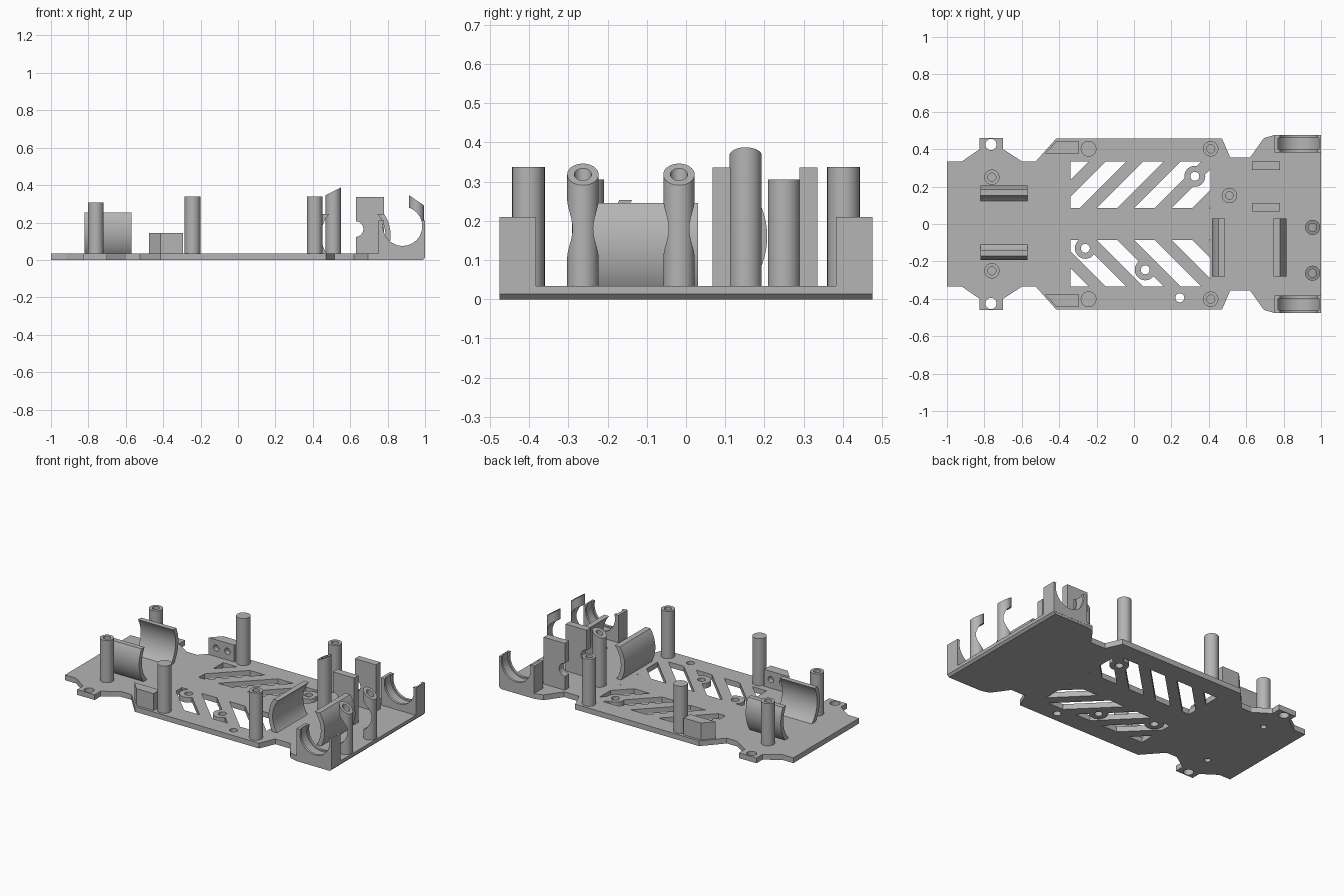
import bpy, bmesh
from math import sin, cos, pi, asin
from mathutils import Vector

cube = bpy.data.objects.get("Cube")
if cube:
    bpy.data.objects.remove(cube, do_unlink=True)

grey = bpy.data.materials.new("plain_grey")
grey.use_nodes = True
COLOUR = (0.46, 0.46, 0.46, 1)
grey.diffuse_color = COLOUR
grey.node_tree.nodes["Principled BSDF"].inputs["Base Color"].default_value = COLOUR

TOP = 0.034  # deck thickness


def disc(u, v, r, n=40):
    return [(u + r * cos(2 * pi * i / n), v + r * sin(2 * pi * i / n)) for i in range(n)]


def rect(u0, u1, v0, v1):
    return [(u0, v0), (u1, v0), (u1, v1), (u0, v1)]


def prism(name, pts, a, b, axis="z", planes=()):
    """Extrude an outline along an axis, then trim it by (point, normal) planes."""
    place = {"z": lambda u, v, w: (u, v, w),
             "y": lambda u, v, w: (u, w, v),
             "x": lambda u, v, w: (w, u, v)}[axis]
    bm = bmesh.new()
    low = [bm.verts.new(place(u, v, a)) for u, v in pts]
    high = [bm.verts.new(place(u, v, b)) for u, v in pts]
    bm.faces.new(low)
    bm.faces.new(high)
    for i in range(len(pts)):
        j = (i + 1) % len(pts)
        bm.faces.new((low[i], low[j], high[j], high[i]))
    for point, normal in planes:
        geom = bm.verts[:] + bm.edges[:] + bm.faces[:]
        cut = bmesh.ops.bisect_plane(bm, geom=geom, plane_co=point, plane_no=normal,
                                     clear_outer=True)
        edges = [e for e in cut["geom_cut"] if isinstance(e, bmesh.types.BMEdge)]
        if edges:
            bmesh.ops.contextual_create(bm, geom=edges)
    bmesh.ops.recalc_face_normals(bm, faces=bm.faces)
    mesh = bpy.data.meshes.new(name)
    bm.to_mesh(mesh)
    bm.free()
    mesh.materials.append(grey)
    obj = bpy.data.objects.new(name, mesh)
    bpy.context.collection.objects.link(obj)
    return obj


def carve(obj, cutters):
    """Subtract every cutter, bake the result and delete the cutters."""
    for c in cutters:
        c.hide_render = True
        mod = obj.modifiers.new("cut", "BOOLEAN")
        mod.operation, mod.solver, mod.object = "DIFFERENCE", "EXACT", c
    graph = bpy.context.evaluated_depsgraph_get()
    mesh = bpy.data.meshes.new_from_object(obj.evaluated_get(graph))
    obj.modifiers.clear()
    obj.data = mesh
    for c in cutters:
        bpy.data.objects.remove(c, do_unlink=True)
    return obj


def hole(x, y, r, a=-0.1, b=0.1):
    return prism("hole_cutter", disc(x, y, r, 24), a, b)


def bore():
    # cross bore shared by the end brackets and the end posts
    return prism("bore_cutter", disc(0.88, 0.18, 0.105, 48), -0.6, 0.6, "y")


# Deck outline: one side mirrored to the other
side = [(-1, 0.335), (-0.92, 0.335), (-0.825, 0.4), (-0.825, 0.46), (-0.7, 0.46),
        (-0.7, 0.4), (-0.6, 0.335), (-0.525, 0.335), (-0.415, 0.458), (0.47, 0.458),
        (0.515, 0.355), (0.62, 0.355), (0.695, 0.46), (0.75, 0.475), (1, 0.475)]
outline = side + [(x, -y) for x, y in reversed(side)]
deck = prism("deck", outline, 0, TOP, planes=[((1, 0, 0.013), (1, 0, -1))])

# Diagonal slots, with bosses left standing in them
bosses = [(0.325, 0.255), (-0.26, -0.13), (0.06, -0.245)]
cutters = []
for s in (1, -1):
    for i in range(6):
        x = -0.6 + 0.2 * i
        slot = [(x, s * 0.085), (x + 0.11, s * 0.085), (x + 0.36, s * 0.335), (x + 0.25, s * 0.335)]
        cutters.append(prism("slot_cutter", slot, -0.1, 0.1,
                             planes=[((-0.34, 0, 0), (-1, 0, 0)), ((0.41, 0, 0), (1, 0, 0))]))
for x, y in bosses + [(0.245, -0.395)]:
    cutters.append(hole(x, y, 0.024))
for s in (1, -1):
    cutters.append(hole(-0.765, s * 0.425, 0.03))
    cutters.append(hole(-0.76, s * 0.25, 0.018, -0.1, 0.02))
carve(deck, cutters)
for x, y in bosses:
    carve(prism("boss", disc(x, y, 0.056), 0.0004, TOP - 0.0004), [hole(x, y, 0.024)])

# Upright posts: solid ones and ones with a screw hole
for s in (1, -1):
    prism("solid_post", disc(-0.243, s * 0.402, 0.042), 0.02, 0.338)
    for name, x, y, h in (("corner_post", 0.41, 0.402, 0.338), ("end_post", -0.76, 0.25, 0.306)):
        carve(prism(name, disc(x, s * y, 0.041), 0.02, h), [hole(x, s * y, 0.022, h - 0.1, h + 0.1)])

# Posts with a sloping top
carve(prism("tall_post", disc(0.51, 0.152, 0.041), 0.02, 0.5,
            planes=[((0.55, 0, 0.387), (-0.5, 0, 1))]), [hole(0.51, 0.152, 0.02, 0.28, 0.6)])
for y in (-0.018, -0.263):
    carve(prism("bored_post", disc(0.955, y, 0.04), 0.02, 0.5,
                planes=[((0.915, 0, 0.346), (0.69, 0, 1))]),
          [hole(0.955, y, 0.022, 0.2, 0.6), bore()])


# Cradles: two curved walls around an open trough
def cradle(name, centre, cz, tip, a, b, axis):
    for s in (1, -1):
        pts = []
        for r, flip in ((0.2, 1), (0.172, -1)):
            lo, hi = asin((0.02 - cz) / r), asin((tip - cz) / r)
            arc = [lo + (hi - lo) * i / 20 for i in range(21)]
            pts += [(centre + s * r * cos(t), cz + r * sin(t)) for t in arc[::flip]]
        prism(name, pts, a, b, axis)


cradle("end_cradle", 0.007, 0.16, 0.253, -0.82, -0.57, "x")
cradle("side_cradle", 0.616, 0.132, 0.245, -0.282, 0.03, "y")

# Flat uprights with a round bite in one edge
for y in (0.068, 0.29):
    carve(prism("upright_plate", rect(0.63, 0.78, 0.02, 0.336), y, y + 0.045, "y"),
          [prism("bite_cutter", disc(0.628, 0.165, 0.042), y - 0.1, y + 0.1, "y")])

# End brackets: half-round seats with a wider groove between two lips
for s in (1, -1):
    a, b = sorted((s * 0.383, s * 0.476))
    bracket = prism("end_bracket", rect(0.75, 1.0, 0.015, 0.21), a, b, "y")
    groove = prism("groove_cutter", disc(0.88, 0.18, 0.114, 48), a + 0.016, b - 0.016, "y")
    carve(bracket, [bore(), groove])

# Small mounting blocks following the deck's slanted corner
for s in (1, -1):
    plan = [(-0.475, s * 0.378), (-0.415, s * 0.442), (-0.293, s * 0.442), (-0.293, s * 0.378)]
    block = prism("mounting_block", plan, 0.005, 0.143)
    a, b = sorted((s * 0.3, s * 0.41))
    carve(block, [prism("block_hole_cutter", disc(x, 0.09, 0.02, 24), a, b, "y")
                  for x in (-0.42, -0.34)])

# Smooth the curved walls and keep the edges sharp
bpy.ops.object.select_all(action="DESELECT")
for obj in bpy.context.collection.objects:
    if obj.type == "MESH" and obj.data.materials and obj.data.materials[0] == grey:
        obj.select_set(True)
        bpy.context.view_layer.objects.active = obj
bpy.ops.object.shade_smooth_by_angle(angle=0.5)
